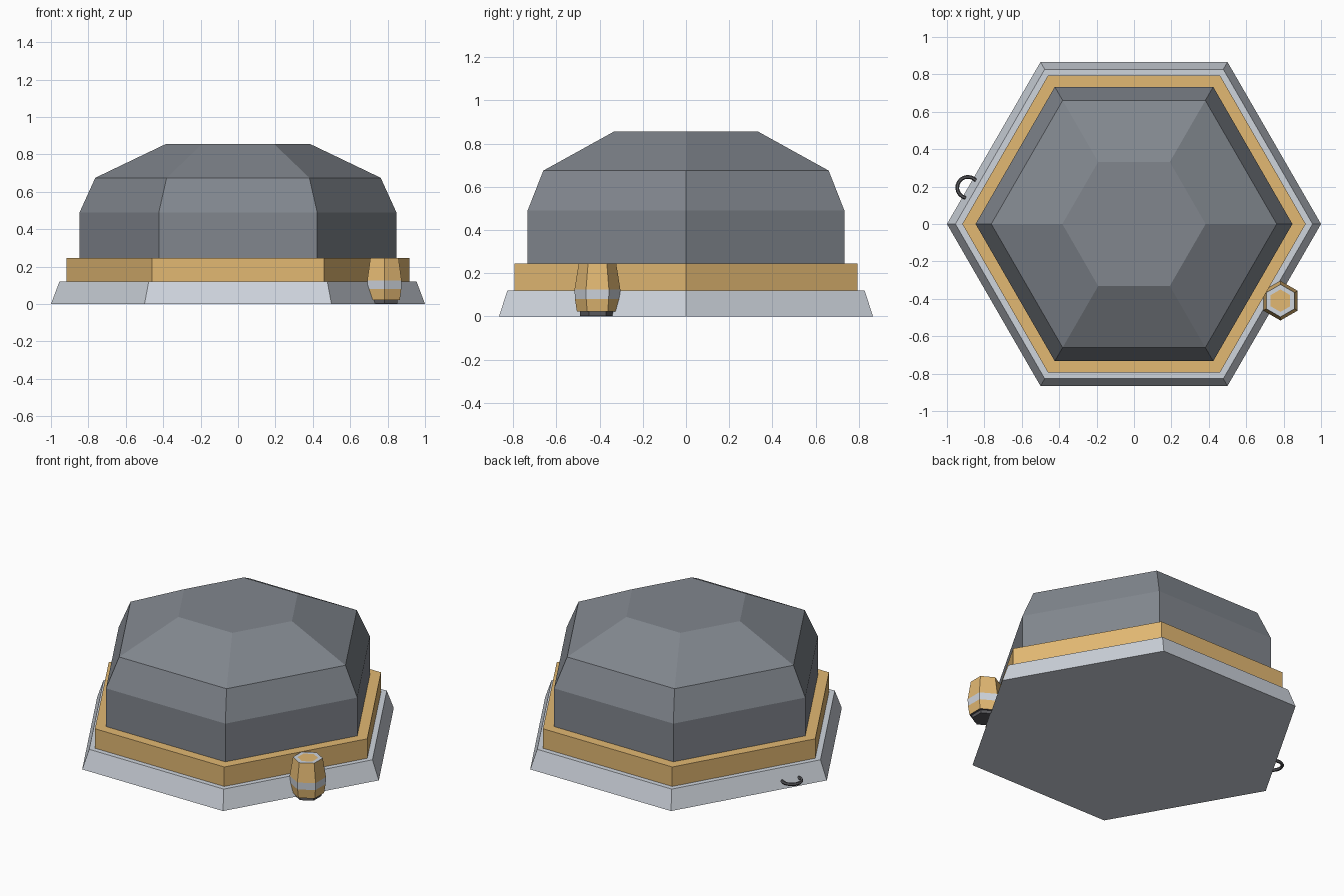
import bpy, bmesh
from math import cos, sin, pi, radians

if "Cube" in bpy.data.objects:
    bpy.data.objects.remove(bpy.data.objects["Cube"])


def material(name, rgb):
    m = bpy.data.materials.new(name)
    m.diffuse_color = (*rgb, 1)
    m.use_nodes = True
    m.node_tree.nodes["Principled BSDF"].inputs["Base Color"].default_value = m.diffuse_color
    return m


STONE = material("pale_stone", (0.62, 0.66, 0.72))
TAN = material("tan", (0.76, 0.48, 0.17))
SLATE = material("slate", (0.22, 0.24, 0.27))
DARK = material("dark_metal", (0.1, 0.1, 0.11))


def add_object(name, bm, mats):
    bmesh.ops.recalc_face_normals(bm, faces=bm.faces)
    mesh = bpy.data.meshes.new(name)
    bm.to_mesh(mesh)
    bm.free()
    for m in mats:
        mesh.materials.append(m)
    ob = bpy.data.objects.new(name, mesh)
    bpy.context.collection.objects.link(ob)
    return ob


def hex_solid(name, profile, mats, bands=None, cap=0, centre=(0, 0), turn=0):
    """Closed six-sided solid through (radius, z) rings; bands = material per ring gap."""
    bm = bmesh.new()
    rings = []
    for r, z in profile:
        rings.append([bm.verts.new((centre[0] + r * cos(turn + i * pi / 3),
                                    centre[1] + r * sin(turn + i * pi / 3), z))
                      for i in range(6)])
    for k, (a, b) in enumerate(zip(rings, rings[1:])):
        for i in range(6):
            j = (i + 1) % 6
            f = bm.faces.new((a[i], a[j], b[j], b[i]))
            f.material_index = bands[k] if bands else 0
    bm.faces.new(rings[0][::-1]).material_index = len(mats) - 1
    bm.faces.new(rings[-1]).material_index = cap
    return add_object(name, bm, mats)


# Stacked hexagonal body
hex_solid("base_plinth", [(1.0, 0), (0.955, 0.12)], [STONE])
hex_solid("trim_band", [(0.918, 0.12), (0.918, 0.245)], [TAN])
hex_solid("dome", [(0.847, 0.245), (0.847, 0.49), (0.763, 0.675), (0.383, 0.857)], [SLATE])

# Small lantern-like knob half sunk in the front right side
spot = (0.783, -0.41)
hex_solid("knob", [(0.095, 0.022), (0.104, 0.08), (0.106, 0.125), (0.087, 0.245), (0.06, 0.245)],
          [TAN, STONE, DARK], bands=[0, 1, 0, 1], centre=spot, turn=pi / 6)
hex_solid("knob_foot", [(0.08, 0.002), (0.08, 0.022)], [DARK], centre=spot, turn=pi / 6)

# Thin hook ring on the back left side
bm = bmesh.new()
STEPS, SIDES = 12, 6
rings = []
for s in range(STEPS + 1):
    a = radians(40 + 220 * s / STEPS)
    ring = []
    for k in range(SIDES):
        t = 2 * pi * k / SIDES
        r = 0.057 + 0.01 * cos(t)
        ring.append(bm.verts.new((-0.888 + r * cos(a), 0.195 + r * sin(a), 0.045 + 0.01 * sin(t))))
    rings.append(ring)
for a, b in zip(rings, rings[1:]):
    for k in range(SIDES):
        n = (k + 1) % SIDES
        bm.faces.new((a[k], a[n], b[n], b[k]))
bm.faces.new(rings[0])
bm.faces.new(rings[-1])
add_object("hook_ring", bm, [DARK])
